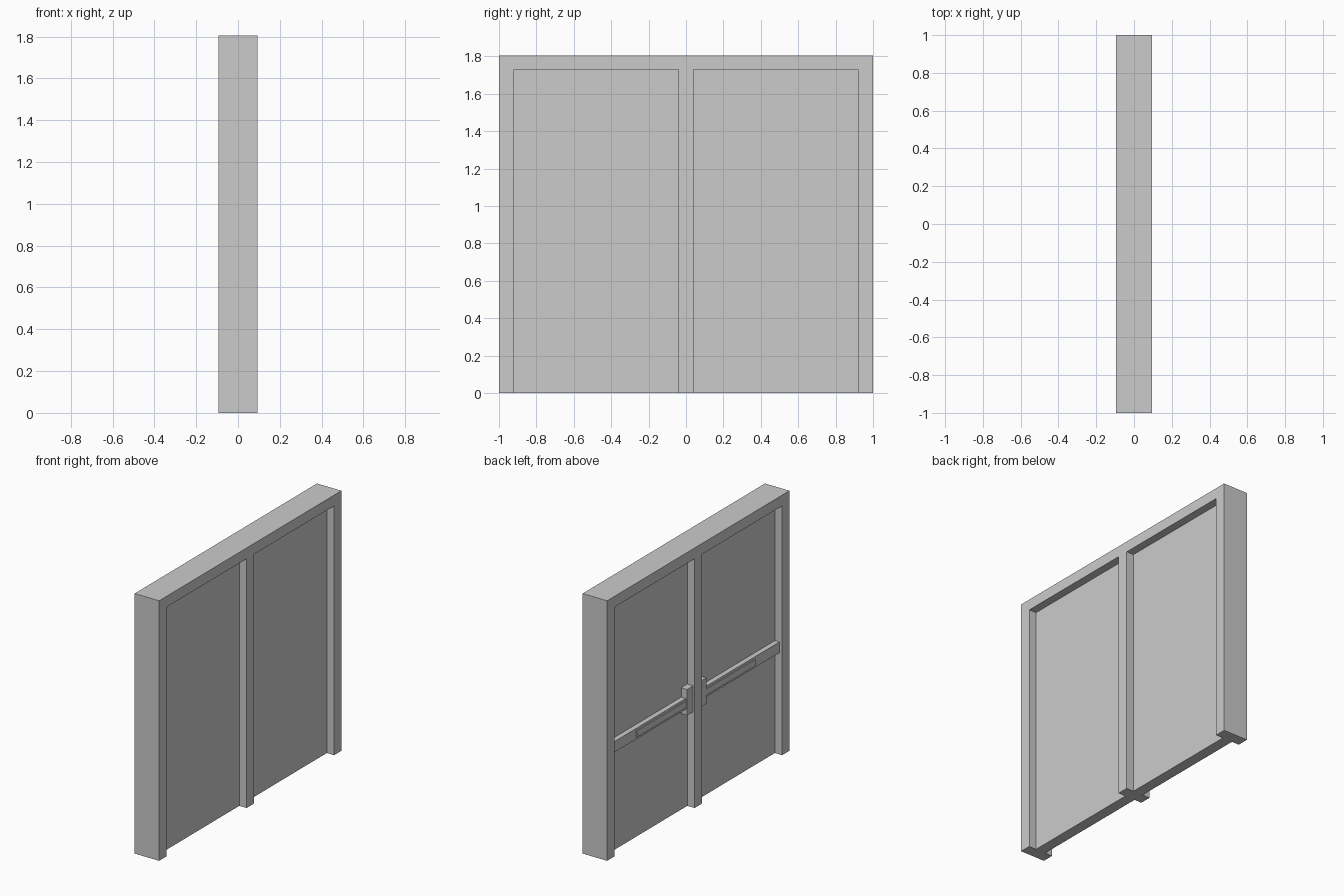
import bpy, bmesh

if "Cube" in bpy.data.objects:
    bpy.data.objects.remove(bpy.data.objects["Cube"])

H, D = 1.805, 0.094      # overall height, half depth of frame
JAMB, MULL, HEAD = 0.92, 0.04, 1.73
LEAF = 0.038             # half thickness of a door leaf


def finish(name, bm):
    bmesh.ops.recalc_face_normals(bm, faces=bm.faces)
    mesh = bpy.data.meshes.new(name)
    bm.to_mesh(mesh)
    bm.free()
    obj = bpy.data.objects.new(name, mesh)
    bpy.context.collection.objects.link(obj)
    return obj


def box(name, x, y, z):
    bm = bmesh.new()
    bmesh.ops.create_cube(bm, size=1)
    for v in bm.verts:
        v.co = [sum(r) / 2 + c * (r[1] - r[0]) for r, c in zip((x, y, z), v.co)]
    return finish(name, bm)


# Frame: jambs, head and centre mullion as one extruded outline
outline = [(-1, 0), (-JAMB, 0), (-JAMB, HEAD), (-MULL, HEAD), (-MULL, 0), (MULL, 0),
           (MULL, HEAD), (JAMB, HEAD), (JAMB, 0), (1, 0), (1, H), (-1, H)]
bm = bmesh.new()
face = bm.faces.new([bm.verts.new((-D, y, z)) for y, z in outline])
ext = bmesh.ops.extrude_face_region(bm, geom=[face], use_keep_orig=True)
for v in ext["geom"]:
    if isinstance(v, bmesh.types.BMVert):
        v.co.x = D
finish("door_frame", bm)

for side, s in (("left", 1), ("right", -1)):
    def span(a, b):
        return sorted((s * a, s * b))

    # Door leaf
    box(f"door_leaf_{side}", (-LEAF, LEAF), span(MULL, JAMB), (0, HEAD))
    # Panic bar: rail, push pad and latch case
    box(f"bar_rail_{side}", (-0.073, -LEAF), span(0.10, JAMB), (0.705, 0.78))
    box(f"push_pad_{side}", (-0.079, -0.07), span(0.10, 0.65), (0.72, 0.764))
    box(f"latch_case_{side}", (-0.083, -LEAF), span(MULL, 0.106), (0.665, 0.845))
